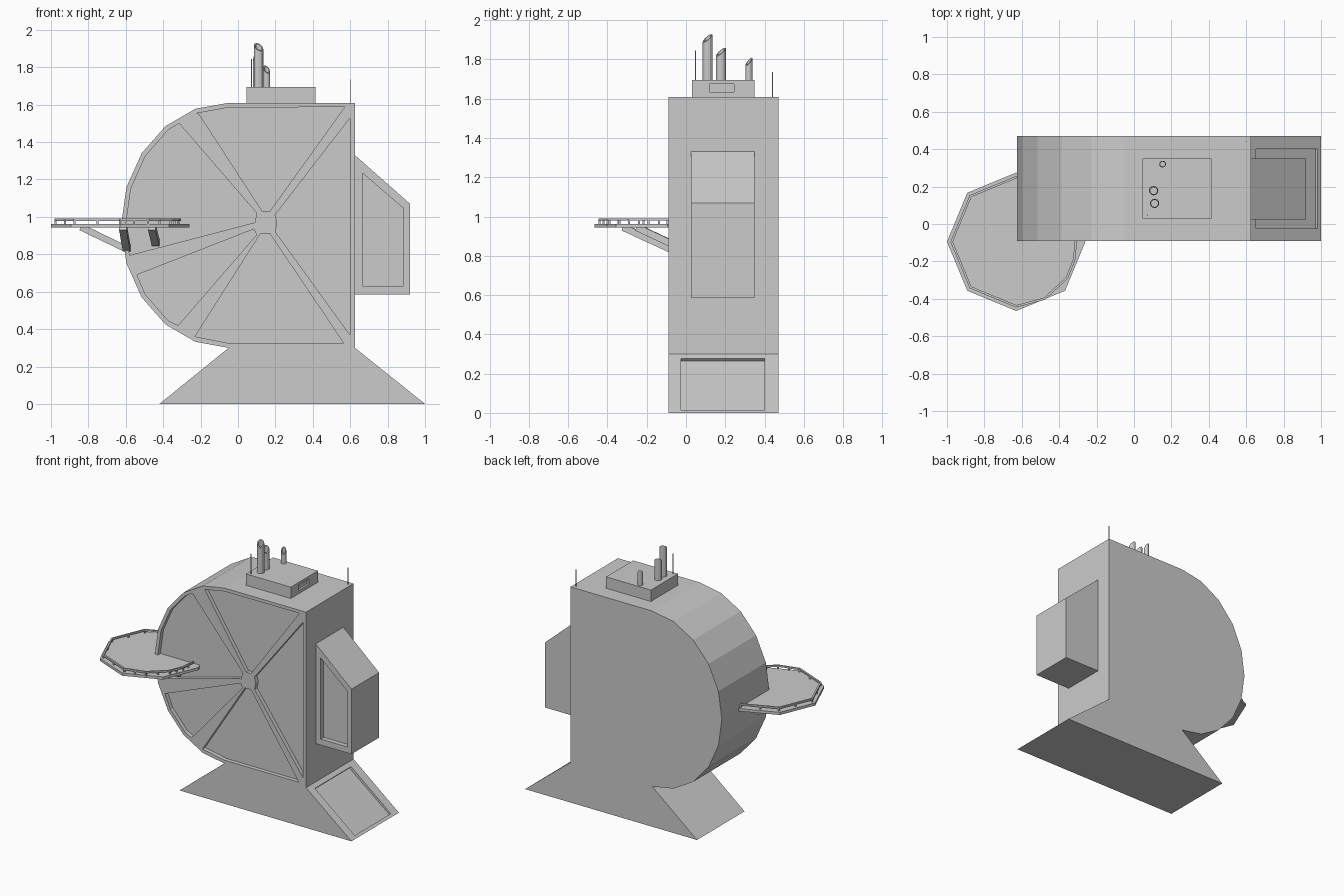
import bpy, bmesh, math
from mathutils import Vector

if "Cube" in bpy.data.objects:
    bpy.data.objects.remove(bpy.data.objects["Cube"])


def make(name, bm):
    bmesh.ops.recalc_face_normals(bm, faces=bm.faces)
    me = bpy.data.meshes.new(name)
    bm.to_mesh(me)
    bm.free()
    ob = bpy.data.objects.new(name, me)
    bpy.context.collection.objects.link(ob)
    return ob


def add_prism(bm, profile, y0, y1):
    """Extrude an x-z outline from y0 to y1."""
    face = bm.faces.new([bm.verts.new((x, y0, z)) for x, z in profile])
    geom = bmesh.ops.extrude_face_region(bm, geom=[face])["geom"]
    for v in geom:
        if isinstance(v, bmesh.types.BMVert):
            v.co.y = y1


def prism(name, profile, y0, y1):
    bm = bmesh.new()
    add_prism(bm, profile, y0, y1)
    return make(name, bm)


def rect(x0, x1, z0, z1):
    return [(x0, z0), (x1, z0), (x1, z1), (x0, z1)]


def carve(ob, cuts):
    """Cut recessed panels, each given as (profile, y0, y1)."""
    bm = bmesh.new()
    for c in cuts:
        add_prism(bm, *c)
    cutter = make("panel_cutter", bm)
    cutter.hide_render = True
    mod = ob.modifiers.new("panels", "BOOLEAN")
    mod.object, mod.operation, mod.solver = cutter, "DIFFERENCE", "EXACT"
    bpy.context.view_layer.objects.active = ob
    bpy.ops.object.modifier_apply(modifier=mod.name)
    bpy.data.objects.remove(cutter)


def add_beam(bm, a, b, w, h):
    """Box beam from a to b, w wide and h high."""
    a, b = Vector(a), Vector(b)
    d = (b - a).normalized()
    ref = Vector((0, 0, 1)) if abs(d.z) < 0.9 else Vector((0, 1, 0))
    s = d.cross(ref).normalized() * w / 2
    u = s.cross(d).normalized() * h / 2
    ends = [[bm.verts.new(p + i * s + j * u) for i, j in ((1, 1), (-1, 1), (-1, -1), (1, -1))]
            for p in (a, b)]
    bm.faces.new(ends[0])
    bm.faces.new(ends[1])
    for i in range(4):
        k = (i + 1) % 4
        bm.faces.new((ends[0][i], ends[0][k], ends[1][k], ends[1][i]))


def arc(a0, a1, step=18, inset=0.0):
    """Points on the rounded left side of the body."""
    return [(-0.05 + (0.575 - inset) * math.cos(math.radians(a)),
             0.955 + (0.655 - inset) * math.sin(math.radians(a)))
            for a in range(a0, a1 + 1, step)]


# D-shaped body on a flared foot
FRONT, BACK, D = -0.09, 0.47, 0.03
body = prism("body", [(1.0, 0), (0.625, 0.30), (0.625, 1.61)] + arc(90, 270) + [(-0.42, 0)], FRONT, BACK)

# wedge panels on the front, sloping panel on the right of the foot
wedges = [
    [(0.57, 1.587), (0.17, 1.03), (0.13, 1.03), (-0.21, 1.553)] + arc(90, 108, inset=0.025)[::-1],
    [(0.598, 1.527), (0.198, 1.01), (0.21, 0.97), (0.2, 0.92), (0.598, 0.37)],
    [(0.565, 0.325), (0.17, 0.91), (0.12, 0.91), (-0.23, 0.36), (-0.05, 0.325)],
    [(0.10, 1.02), (-0.315, 1.50)] + arc(126, 180, inset=0.025) + [(-0.58, 0.795), (0.09, 0.97)],
    [(0.085, 0.935), (-0.54, 0.69)] + arc(216, 234, inset=0.025) + [(-0.32, 0.42), (0.10, 0.905)],
]
foot_panel = [(0.655, 0.276), (0.985, 0.012), (0.972, -0.004 + 0.008), (0.642, 0.26)]
foot_panel = [(0.675, 0.30), (1.005, 0.036), (0.97, 0.004), (0.64, 0.264)]
carve(body, [(w, FRONT - 0.05, FRONT + D) for w in wedges] + [(foot_panel, -0.025, 0.40)])

# side housing with a recessed front window
housing = prism("side_housing", [(0.6, 0.585), (0.92, 0.585), (0.92, 1.07), (0.625, 1.33), (0.6, 1.33)], 0.025, 0.35)
carve(housing, [([(0.665, 0.63), (0.885, 0.63), (0.885, 1.045), (0.665, 1.235)], -0.02, 0.06)])

# roof box with a small vent on the right
roof = prism("roof_box", rect(0.045, 0.415, 1.60, 1.695), 0.03, 0.35)
carve(roof, [(rect(0.40, 0.43, 1.635, 1.675), 0.12, 0.245)])


def pipe(name, x, y, r, top):
    """Hollow exhaust pipe with a slanted mouth."""
    bm = bmesh.new()
    n = 12
    rings = []
    for rad, z, slant in ((r, 1.69, 0), (r, top, 1), (r * 0.75, top, 1), (r * 0.75, top - 0.08, 0)):
        ring = []
        for i in range(n):
            a = math.tau * i / n
            dx, dy = math.cos(a), math.sin(a)
            drop = slant * 0.022 * (1 + rad / r * (0.5 * dx - 0.85 * dy))
            ring.append(bm.verts.new((x + rad * dx, y + rad * dy, z - drop)))
        rings.append(ring)
    for p, q in zip(rings, rings[1:]):
        for i in range(n):
            k = (i + 1) % n
            bm.faces.new((p[i], p[k], q[k], q[i]))
    bm.faces.new(rings[0])
    bm.faces.new(rings[-1])
    return make(name, bm)


pipe("tall_pipe", 0.11, 0.11, 0.025, 1.93)
pipe("middle_pipe", 0.105, 0.178, 0.025, 1.86)
pipe("short_pipe", 0.153, 0.32, 0.018, 1.81)

# antennas
for name, x, y, z0, z1 in (("roof_antenna", 0.072, 0.048, 1.69, 1.845), ("rear_antenna", 0.60, 0.44, 1.60, 1.735)):
    bm = bmesh.new()
    add_beam(bm, (x, y, z0), (x, y, z1), 0.005, 0.005)
    make(name, bm)

# octagonal balcony
cx, cy = -0.63, -0.095
bpy.ops.mesh.primitive_cylinder_add(vertices=8, radius=0.37, depth=0.02, location=(cx, cy, 0.953))
bpy.context.object.name = "balcony_floor"

# railing with posts
path = [(cx + 0.345 * math.cos(math.radians(a)), cy + 0.345 * math.sin(math.radians(a)))
        for a in range(90, 271, 45)]
path += [(-0.48, -0.40), (-0.36, -0.29), (-0.32, -0.19), (-0.31, -0.085)]
bm = bmesh.new()
for p, q in zip(path, path[1:]):
    add_beam(bm, (*p, 0.985), (*q, 0.985), 0.012, 0.012)
    mid = ((p[0] + q[0]) / 2, (p[1] + q[1]) / 2)
    for x, y in (p, mid):
        add_beam(bm, (x, y, 0.955), (x, y, 0.985), 0.01, 0.01)
make("balcony_railing", bm)

# braces under the balcony
bm = bmesh.new()
for a, b in (((-0.84, 0.0, 0.945), (-0.57, 0.0, 0.815)),
             ((-0.615, -0.32, 0.945), (-0.595, -0.07, 0.83)),
             ((-0.46, -0.25, 0.945), (-0.44, -0.07, 0.86))):
    add_beam(bm, a, b, 0.04, 0.035)
make("balcony_braces", bm)
